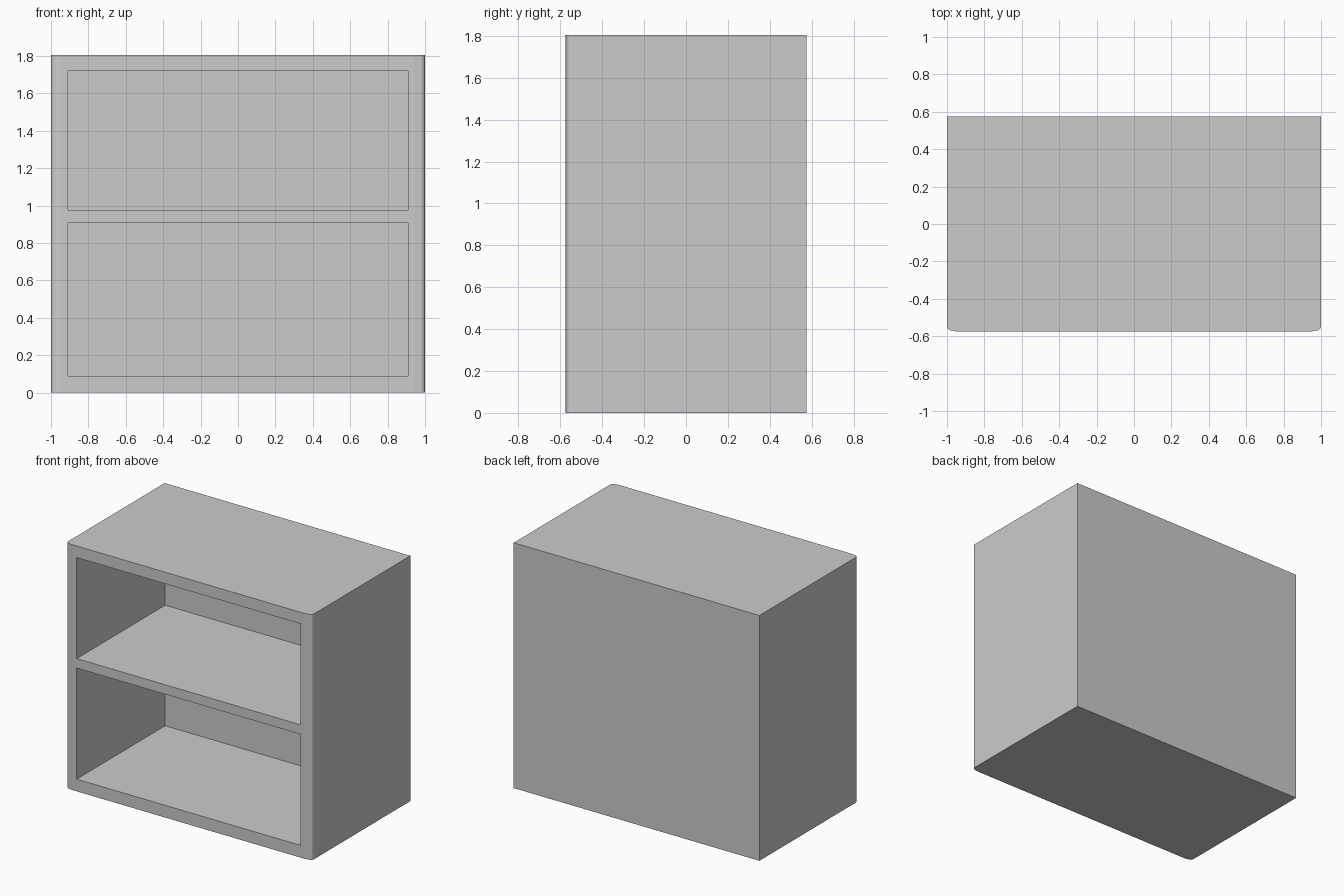
import bpy
import bmesh

if "Cube" in bpy.data.objects:
    bpy.data.objects.remove(bpy.data.objects["Cube"])

HEIGHT = 1.805
BACK = 0.575


def prism(name, outline, z0, z1):
    """Extrude a closed xy outline from z0 up to z1."""
    bm = bmesh.new()
    face = bm.faces.new([bm.verts.new((x, y, z0)) for x, y in outline])
    top = bmesh.ops.extrude_face_region(bm, geom=[face])["geom"]
    bmesh.ops.translate(bm, vec=(0, 0, z1 - z0),
                        verts=[v for v in top if isinstance(v, bmesh.types.BMVert)])
    bmesh.ops.recalc_face_normals(bm, faces=bm.faces)
    mesh = bpy.data.meshes.new(name)
    bm.to_mesh(mesh)
    bm.free()
    obj = bpy.data.objects.new(name, mesh)
    bpy.context.collection.objects.link(obj)
    return obj


# Cabinet body: half plan with an eased front corner, mirrored in x
half = [(0.945, -0.575), (0.984, -0.568), (0.995, -0.56), (1.0, -0.547), (1.0, BACK)]
outline = half + [(-x, y) for x, y in reversed(half)]
cabinet = prism("cabinet_body", outline, 0, HEIGHT)

# Two open compartments, leaving a back panel and a middle shelf
bpy.context.view_layer.objects.active = cabinet
opening = [(-0.91, -0.7), (0.91, -0.7), (0.91, 0.453), (-0.91, 0.453)]
for name, z0, z1 in (("lower_opening", 0.09, 0.907), ("upper_opening", 0.977, 1.72)):
    cutter = prism(name, opening, z0, z1)
    cutter.hide_render = True
    cut = cabinet.modifiers.new(name, 'BOOLEAN')
    cut.operation = 'DIFFERENCE'
    cut.solver = 'EXACT'
    cut.object = cutter
    bpy.ops.object.modifier_apply(modifier=cut.name)
    bpy.data.objects.remove(cutter)
